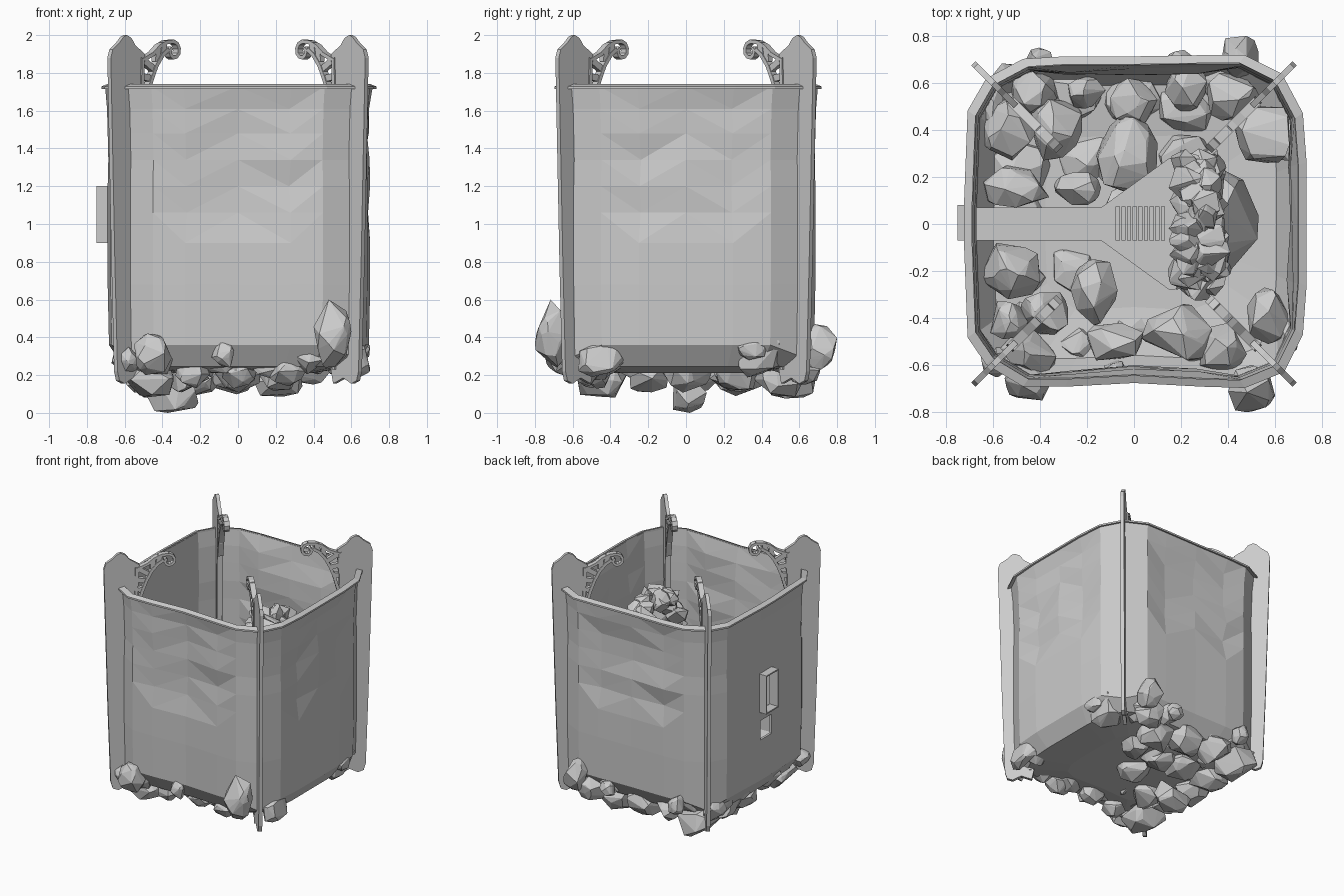
import bpy, bmesh, math, random
from mathutils import Vector, Matrix

if "Cube" in bpy.data.objects:
    bpy.data.objects.remove(bpy.data.objects["Cube"])

random.seed(7)


def finish(name, bm):
    bmesh.ops.recalc_face_normals(bm, faces=bm.faces)
    me = bpy.data.meshes.new(name)
    bm.to_mesh(me)
    bm.free()
    ob = bpy.data.objects.new(name, me)
    bpy.context.collection.objects.link(ob)
    return ob


def add_box(bm, lo, hi):
    c = [(a + b) / 2 for a, b in zip(lo, hi)]
    s = [b - a for a, b in zip(lo, hi)]
    bmesh.ops.create_cube(bm, size=1, matrix=Matrix.Translation(c) @ Matrix.Diagonal((*s, 1)))


def add_prism(bm, pts, depth, axis):
    """Extrude a 2D outline: along z from pts, or along y for (r, z) profiles."""
    a, b = depth
    place = (lambda p, d: (p[0], p[1], d)) if axis == 'z' else (lambda p, d: (p[0], d, p[1]))
    lo = [bm.verts.new(place(p, a)) for p in pts]
    hi = [bm.verts.new(place(p, b)) for p in pts]
    bm.faces.new(lo[::-1])
    bm.faces.new(hi)
    for i in range(len(pts)):
        j = (i + 1) % len(pts)
        bm.faces.new((lo[i], lo[j], hi[j], hi[i]))


def add_ribbon(bm, path, width, thick):
    """Flat bar following a path in the (r, z) plane."""
    left, right = [], []
    for i, p in enumerate(path):
        a, b = Vector(path[max(i - 1, 0)]), Vector(path[min(i + 1, len(path) - 1)])
        t = (b - a).normalized()
        n = Vector((-t.y, t.x)) * width / 2
        left.append(Vector(p) + n)
        right.append(Vector(p) - n)
    add_prism(bm, left + right[::-1], (-thick / 2, thick / 2), 'y')


def add_rock(bm, c, r, n=26):
    """Faceted boulder: hull of random points, fitted to the given radii."""
    pts = [Vector([random.gauss(0, 1) for _ in range(3)]).normalized() * random.uniform(.85, 1.1)
           for _ in range(n)]
    lo = [min(p[k] for p in pts) for k in range(3)]
    hi = [max(p[k] for p in pts) for k in range(3)]
    vs = [bm.verts.new([c[k] + r[k] * (2 * (p[k] - lo[k]) / (hi[k] - lo[k]) - 1) for k in range(3)])
          for p in pts]
    bmesh.ops.convex_hull(bm, input=vs)
    bmesh.ops.delete(bm, geom=[v for v in vs if v.is_valid and not v.link_faces], context='VERTS')


# plan of the walls, counter-clockwise from the left front corner
PLAN = [(-.6, -.57), (-.45, -.66), (-.28, -.66), (0, -.645), (.28, -.66), (.45, -.665), (.61, -.6),
        (.685, -.45), (.70, -.25), (.70, 0), (.70, .25), (.685, .45), (.6, .61), (.45, .685),
        (.28, .685), (0, .68), (-.28, .68), (-.45, .67), (-.6, .59), (-.675, .46),
        (-.69, .07), (-.69, -.07), (-.675, -.46)]
N = len(PLAN)
CORNERS = (0, 6, 12, 18)

# wall shell with dented upper panels, sloped skirt and floor
ROWS = [(.55, .21), (.88, .245), (.99, .36), (1, .68), (1, .9), (1, 1.06), (1, 1.2),
        (.995, 1.34), (1, 1.48), (1.005, 1.61), (1.02, 1.73)]
bm = bmesh.new()
rings = []
for ri, (s, z) in enumerate(ROWS):
    ring = []
    for i, (x, y) in enumerate(PLAN):
        dent = 1
        mid = i in (2, 3, 4, 8, 9, 10, 14, 15, 16)
        if 4 < ri < 10 and mid:
            dent += random.uniform(-.045, .008)
        drop = -.06 if ri == 2 and i in CORNERS else 0
        ring.append(bm.verts.new((x * s * dent, y * s * dent, z + drop)))
    rings.append(ring)
bm.faces.new(rings[0][::-1])
for ri in range(len(ROWS) - 1):
    for i in range(N):
        j = (i + 1) % N
        if i == 20 and 3 <= ri <= 5:          # doorway in the left wall
            continue
        q = (rings[ri][i], rings[ri][j], rings[ri + 1][j], rings[ri + 1][i])
        if 4 <= ri < 10 and i < 19:           # faceted triangles where dented
            k = i % 2
            bm.faces.new((q[k], q[k + 1], q[k + 2]))
            bm.faces.new((q[k], q[k + 2], q[(k + 3) % 4]))
        else:
            bm.faces.new(q)
wall = finish("tank_wall", bm)
sol = wall.modifiers.new("thickness", 'SOLIDIFY')
sol.thickness = .018
sol.offset = -1

# rim flange
bm = bmesh.new()
loops = [[bm.verts.new((x * s, y * s, z)) for x, y in PLAN]
         for s, z in ((.998, 1.725), (1.048, 1.715), (1.048, 1.728), (.998, 1.742))]
for k in range(4):
    a, b = loops[k], loops[(k + 1) % 4]
    for i in range(N):
        j = (i + 1) % N
        bm.faces.new((a[i], a[j], b[j], b[i]))
finish("rim_flange", bm)

# corner fins: plate with crested top, raised edge bar and pierced scroll arm
FIN = [(.71, .22), (.725, .155), (.80, .185), (.86, .155), (.90, .17), (.915, .22), (.935, .8),
       (.965, 1.88), (.95, 1.925), (.90, 1.96), (.87, 1.99), (.845, 2.0), (.81, 1.985),
       (.78, 1.945), (.74, 1.92), (.71, 1.9), (.725, 1.6)]
upper = [(.5, 1.966), (.55, 1.962), (.60, 1.94), (.65, 1.90), (.72, 1.87)]
lower = [(.535, 1.925), (.58, 1.895), (.625, 1.84), (.66, 1.77), (.69, 1.69), (.72, 1.58)]
spiral = [(.5 + (.052 - .0036 * k) * math.cos(math.pi * (.5 + .2 * k)),
           1.915 + (.052 - .0036 * k) * math.sin(math.pi * (.5 + .2 * k))) for k in range(10)]
for i in range(4):
    bm = bmesh.new()
    add_prism(bm, FIN, (-.013, .013), 'y')
    add_ribbon(bm, [(.735, .23), (.74, 1.0), (.735, 1.6), (.73, 1.88)], .02, .042)
    add_ribbon(bm, upper, .02, .04)
    add_ribbon(bm, lower, .022, .04)
    add_ribbon(bm, spiral, .02, .04)
    for a, b in (((.56, 1.96), (.575, 1.90)), ((.61, 1.93), (.615, 1.86)),
                 ((.72, 1.87), (.64, 1.82)), ((.72, 1.78), (.66, 1.77)), ((.72, 1.7), (.68, 1.71))):
        add_ribbon(bm, [a, b], .035, .03)
    bmesh.ops.rotate(bm, verts=bm.verts, matrix=Matrix.Rotation(math.radians(45 + 90 * i), 3, 'Z'))
    finish("corner_fin_%d" % (i + 1), bm)

# walkway that flares into the platform
bm = bmesh.new()
half = [(-.69, -.07), (-.14, -.07), (.15, -.28), (.36, -.26)]
add_prism(bm, half + [(x, -y) for x, y in half[::-1]], (.83, .9), 'z')
finish("walkway", bm)

# open-tread stairs up to the stone arch
bm = bmesh.new()
for k in range(9):
    z = .915 + .012 * k
    add_box(bm, (-.078 + .024 * k, -.07, z - .02), (-.06 + .024 * k, .075, z))
finish("stairs", bm)

# door frame standing proud of the left wall
bm = bmesh.new()
for lo, hi in (((-.07, .9), (-.06, 1.2)), ((.07, .9), (.08, 1.2)),
               ((-.06, 1.19), (.07, 1.2)), ((-.06, .9), (.07, .91))):
    add_box(bm, (-.75, lo[0], lo[1]), (-.68, hi[0], hi[1]))
finish("door_frame", bm)

# ring of rough stones at the head of the stairs
bm = bmesh.new()
for k in range(60):
    t = k * math.tau / 30
    rad = random.uniform(.2, .26)
    add_rock(bm, (.28 + random.uniform(-.06, .06), .01 + rad * math.cos(t), 1.27 + rad * math.sin(t)),
             [random.uniform(.055, .085) for _ in range(3)], 18)
finish("stone_arch", bm)

# boulder under the platform
bm = bmesh.new()
add_rock(bm, (.33, .02, .55), (.2, .26, .32), 40)
finish("platform_boulder", bm)

# boulders lying on the floor: x, y, rx, ry
INSIDE = [(-.53, .4, .12, .13), (-.33, .4, .11, .13), (-.42, .56, .1, .1), (-.2, .56, .08, .07),
          (-.03, .29, .13, .18), (0, .52, .1, .1), (-.5, .16, .14, .09), (-.24, .15, .1, .07),
          (.42, .54, .11, .1), (.54, .38, .12, .12), (.22, .58, .09, .1), (-.53, -.2, .13, .12),
          (-.17, -.29, .1, .14), (-.53, -.41, .08, .08), (-.38, -.38, .1, .09), (-.45, -.55, .12, .1),
          (-.08, -.5, .12, .08), (.18, -.46, .15, .12), (.38, -.53, .1, .11), (.57, -.39, .09, .12)]
bm = bmesh.new()
for x, y, rx, ry in INSIDE:
    add_rock(bm, (x, y, .32), (rx, ry, (rx + ry) * .55), 34)
finish("floor_boulders", bm)

# boulders breaking out at the base: x, y, z, rx, ry, rz
OUTSIDE = [(.5, -.7, .42, .1, .1, .18), (-.45, -.66, .31, .1, .09, .11), (-.08, -.63, .31, .06, .05, .07),
           (.45, .71, .35, .08, .09, .12), (-.4, .68, .33, .06, .07, .08), (.64, -.45, .28, .06, .12, .09),
           (.65, .35, .34, .05, .08, .06), (-.58, -.58, .28, .07, .07, .07), (-.6, .5, .28, .07, .12, .09),
           (.38, .62, .25, .12, .1, .1), (.2, .69, .3, .06, .05, .06)]
bm = bmesh.new()
for x, y, z, *r in OUTSIDE:
    add_rock(bm, (x, y, z), r, 34)
finish("base_boulders", bm)

# boulders hanging under the floor, sparse on the right side
bm = bmesh.new()
add_rock(bm, (-.35, .02, .11), (.14, .09, .11))
for gx in range(5):
    for gy in range(5):
        if (gx, gy) in ((1, 2), (2, 1), (3, 1), (3, 2), (4, 1), (4, 2), (4, 3), (4, 4), (4, 0)):
            continue
        r = random.uniform(.09, .14)
        add_rock(bm, (-.47 + gx * .24 + random.uniform(-.05, .05), -.48 + gy * .25 + random.uniform(-.05, .05),
                      random.uniform(.18, .22)), (r, r * random.uniform(.8, 1.1), r * .8), 30)
finish("underside_boulders", bm)
